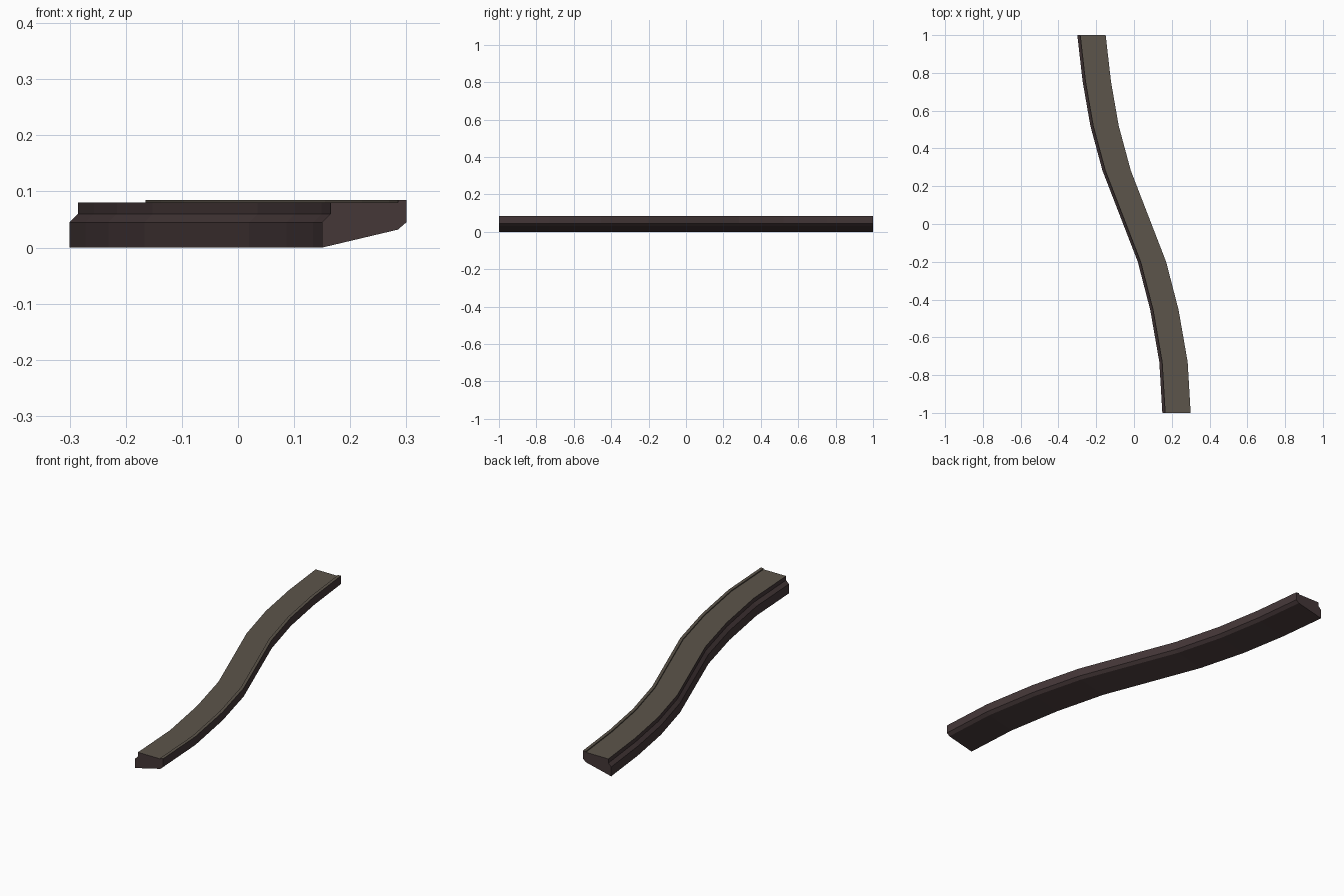
import bpy, bmesh

if "Cube" in bpy.data.objects:
    bpy.data.objects.remove(bpy.data.objects["Cube"])


def material(name, rgb):
    m = bpy.data.materials.new(name)
    m.diffuse_color = (*rgb, 1)
    m.use_nodes = True
    m.node_tree.nodes["Principled BSDF"].inputs["Base Color"].default_value = m.diffuse_color
    return m


stone = material("dark brown stone", (0.058, 0.038, 0.039))
paving = material("grey brown paving", (0.107, 0.089, 0.069))

# cross-section: x offset from the left edge, height (clockwise from bottom left)
profile = [(0, 0), (0, 0.045), (0.015, 0.06), (0.015, 0.08),
           (0.135, 0.08), (0.135, 0.085), (0.15, 0.085),
           (0.15, 0.045), (0.135, 0.032)]
paved = {3, 4, 5}  # profile edges that form the walking surface and lip

# S-shaped path of the left edge: x, y
path = [(0.15, -1), (0.134, -0.73), (0.086, -0.455), (0.02, -0.2),
        (-0.167, 0.283), (-0.231, 0.52), (-0.272, 0.755), (-0.30, 1)]

# sweep the section along the path, keeping it parallel to the front
bm = bmesh.new()
rings = [[bm.verts.new((px + ox, py, z)) for ox, z in profile] for px, py in path]
n = len(profile)
for a, b in zip(rings, rings[1:]):
    for i in range(n):
        j = (i + 1) % n
        f = bm.faces.new((a[i], a[j], b[j], b[i]))
        f.material_index = 1 if i in paved else 0
bm.faces.new(rings[0])
bm.faces.new(rings[-1][::-1])
bmesh.ops.recalc_face_normals(bm, faces=bm.faces)

mesh = bpy.data.meshes.new("curved_kerb")
bm.to_mesh(mesh)
bm.free()
mesh.materials.append(stone)
mesh.materials.append(paving)
kerb = bpy.data.objects.new("curved_kerb", mesh)
bpy.context.collection.objects.link(kerb)
